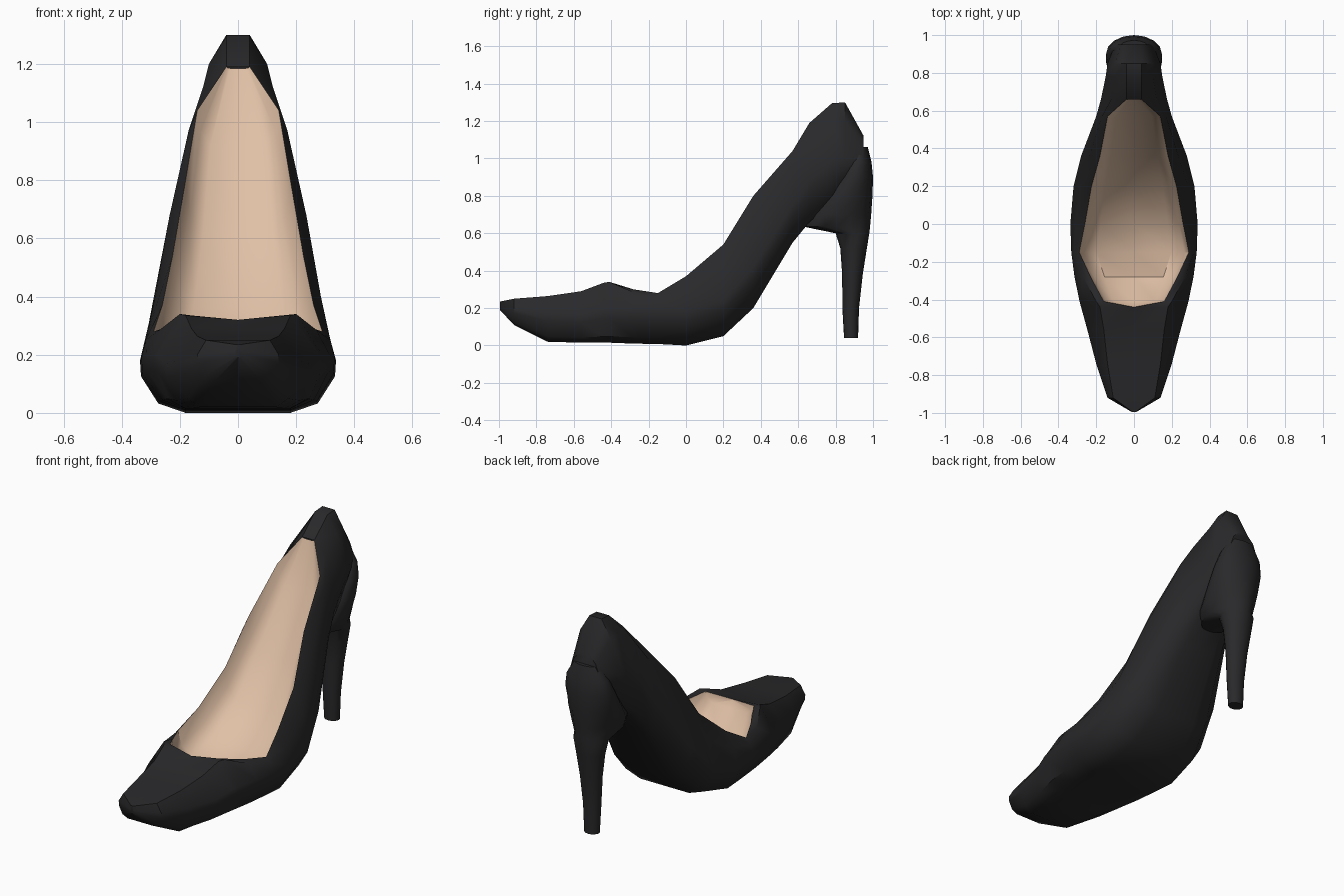
import bpy, bmesh, math

if "Cube" in bpy.data.objects:
    bpy.data.objects.remove(bpy.data.objects["Cube"])


def material(name, rgb):
    m = bpy.data.materials.new(name)
    m.diffuse_color = (*rgb, 1)
    m.use_nodes = True
    m.node_tree.nodes["Principled BSDF"].inputs["Base Color"].default_value = m.diffuse_color
    return m


BLACK = material("black_leather", (0.022, 0.022, 0.024))
TAN = material("tan_lining", (0.75, 0.53, 0.38))


def mix(a, b, t):
    return a + (b - a) * t


def loft(name, rings, mat, closed=(), flip=False, caps=True, angle=40):
    """Skin a list of equal-length rings; closed = ring indices whose ends join."""
    bm = bmesh.new()
    vs = [[bm.verts.new(p) for p in r] for r in rings]
    n = len(rings[0])
    for k in range(len(vs) - 1):
        a, b = vs[k], vs[k + 1]
        for i in range(n if k in closed else n - 1):
            j = (i + 1) % n
            bm.faces.new((a[i], a[j], b[j], b[i]))
    if caps:
        bm.faces.new(vs[0][::-1])
        bm.faces.new(vs[-1])
    bmesh.ops.remove_doubles(bm, verts=bm.verts, dist=0.0005)
    if flip:
        bmesh.ops.reverse_faces(bm, faces=bm.faces)
    me = bpy.data.meshes.new(name)
    bm.to_mesh(me)
    bm.free()
    me.materials.append(mat)
    ob = bpy.data.objects.new(name, me)
    bpy.context.collection.objects.link(ob)
    bpy.ops.object.select_all(action='DESELECT')
    ob.select_set(True)
    bpy.context.view_layer.objects.active = ob
    bpy.ops.object.shade_smooth_by_angle(angle=math.radians(angle))
    return ob


def mirrored(y, half):
    """Right half (rim to centre) plus its mirror, in the plane y."""
    return [(x, y, z) for x, z in half] + [(-x, y, z) for x, z in half[-2::-1]]


# Stations toe to heel: y, rim x/z, shoulder x/z, widest x/z, sole x/z
STATIONS = [
    (-.995, 0, .235, .008, .235, .012, .21, .005, .19),
    (-.92, 0, .25, .11, .25, .14, .20, .08, .11),
    (-.74, 0, .262, .14, .264, .20, .18, .13, .02),
    (-.56, 0, .285, .16, .29, .247, .17, .16, .015),
    (-.44, 0, .32, .18, .335, .28, .20, .18, .015),
    (-.41, .16, .335, .20, .34, .288, .20, .18, .015),
    (-.28, .23, .30, .27, .285, .315, .20, .18, .01),
    (-.15, .29, .28, .318, .25, .332, .19, .18, .008),
    (0, .26, .37, .31, .28, .337, .18, .18, .0),
    (.20, .225, .54, .285, .40, .32, .24, .16, .05),
    (.36, .18, .80, .235, .68, .28, .42, .13, .20),
    (.57, .14, 1.04, .17, .97, .20, .75, .10, .55),
    (.66, .04, 1.19, .12, 1.12, .175, .88, .09, .66),
    (.78, .04, 1.295, .10, 1.20, .15, .98, .08, .76),
    (.85, .04, 1.30, .10, 1.20, .14, 1.0, .07, .84),
    (.95, .03, 1.12, .07, 1.08, .10, 1.0, .05, .93),
]

# Outer upper and sole
rings = []
for y, rx, rz, tx, tz, w, zm, bw, zb in STATIONS:
    low = (mix(w, bw, .4), mix(zm, zb, .82))
    belly = (w * .99, mix(zm, zb, .3))
    rings.append(mirrored(y, [(rx, rz), (tx, tz), (w, zm), belly, low, (bw, zb), (0, zb)]))
loft("shoe_upper", rings, BLACK, closed=range(12, 15))

# Tan lining: sloped front wall, insole and sides inside the opening
FLOOR = [.315, .28, .13, .15, .20, .36, .60, .92, 1.185]
rings = []
for s, f in zip(STATIONS[4:13], FLOOR):
    y, rx, rz = s[:3]
    rings.append(mirrored(y, [(rx, rz), (rx * .92, mix(rz, f, .6)), (rx * .68, f), (0, f)]))
loft("insole_lining", rings, TAN, flip=True, caps=False)

# Heel: horizontal oval rings as z, front y, back y, half width
HEEL = [
    (.04, .845, .92, .045),
    (.20, .836, .925, .052),
    (.38, .835, .945, .066),
    (.52, .825, .967, .085),
    (.60, .80, .98, .10),
    (.635, .63, .984, .115),
    (.70, .63, .99, .135),
    (.80, .72, .997, .148),
    (.90, .80, 1.0, .148),
    (.98, .85, .992, .13),
    (1.06, .89, .972, .08),
]
SIDES = 16
rings = []
for z, y0, y1, w in HEEL:
    ring = []
    for i in range(SIDES):
        t = 2 * math.pi * i / SIDES
        ring.append((w * math.cos(t), (y0 + y1) / 2 + (y1 - y0) / 2 * math.sin(t), z))
    rings.append(ring)
loft("heel", rings, BLACK, closed=range(len(HEEL)))
